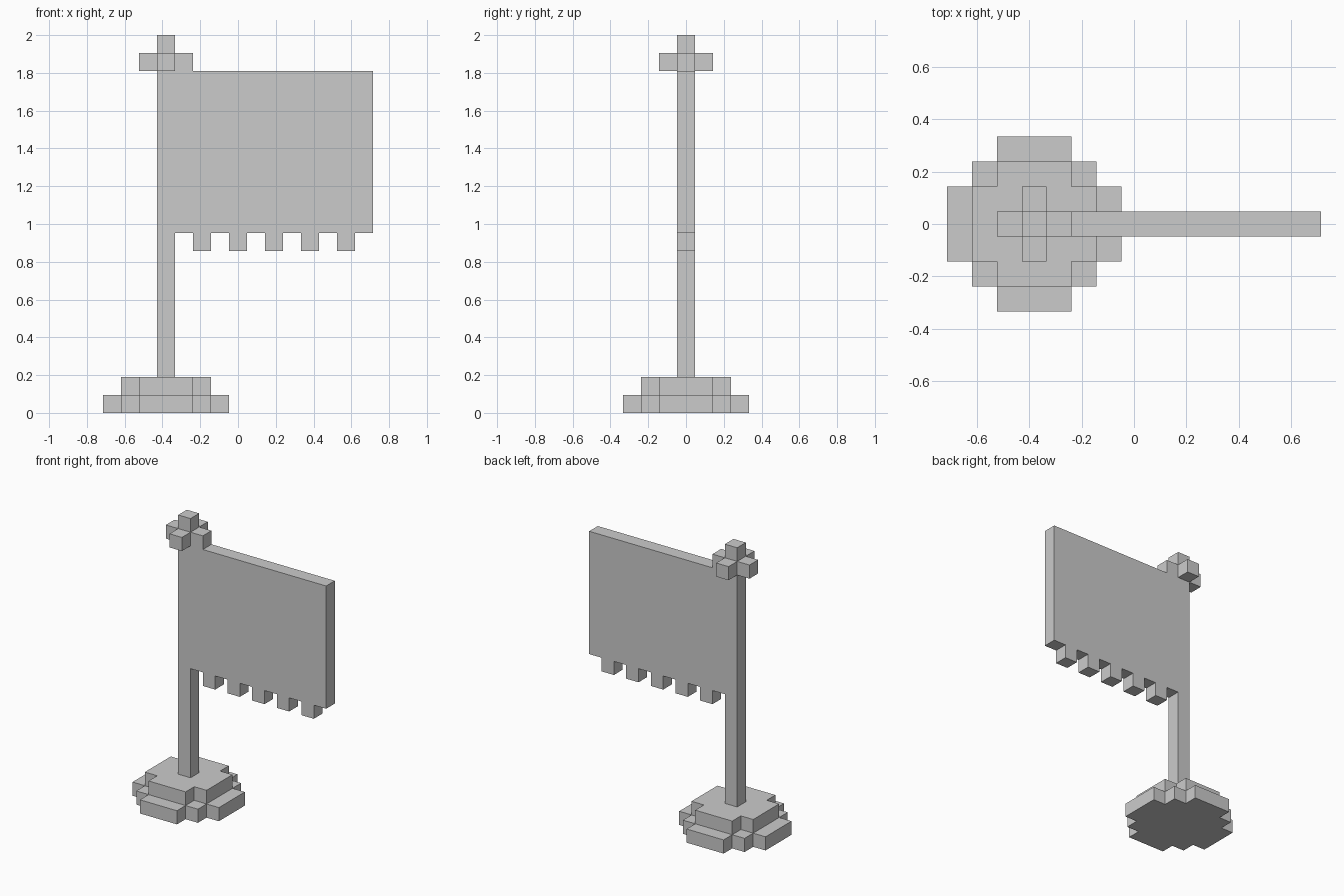
import bpy, bmesh, math
from mathutils import Vector

if "Cube" in bpy.data.objects:
    bpy.data.objects.remove(bpy.data.objects["Cube"])

U = 2 / 21                              # block size: model is 15 x 7 x 21 blocks
ORIGIN = Vector((-7.5, -3.5, 0))


def box(x0, x1, y0, y1, z0, z1):
    """Set of block cells in a half-open integer range."""
    return {(x, y, z) for x in range(x0, x1) for y in range(y0, y1) for z in range(z0, z1)}


def stepped_disc(cx, cy, z, half_widths):
    """One layer; half_widths[i] is the x half width of rows cy-i and cy+i."""
    cells = set()
    for i, h in enumerate(half_widths):
        for y in (cy - i, cy + i):
            cells |= box(cx - h, cx + h + 1, y, y + 1, z, z + 1)
    return cells


PX, PY = 3, 3                           # pole column
parts = {}

# Two-step rounded base
parts["base"] = (stepped_disc(PX, PY, 0, (3, 3, 2, 1))
                 | stepped_disc(PX, PY, 1, (2, 2, 1)))

# Pole
parts["pole"] = box(PX, PX + 1, PY, PY + 1, 2, 19)

# Banner cloth with fringe teeth along the bottom
parts["banner"] = box(4, 15, PY, PY + 1, 10, 19)
for x in range(5, 15, 2):
    parts["banner"] |= box(x, x + 1, PY, PY + 1, 9, 10)

# Cross-shaped finial with a top knob
parts["finial"] = stepped_disc(PX, PY, 19, (1, 0)) | box(PX, PX + 1, PY, PY + 1, 20, 21)

occupied = set().union(*parts.values())


def build(name, cells):
    """Skin only the exposed block sides, then merge them into flat faces."""
    bm = bmesh.new()
    for cell in sorted(cells):
        for axis in range(3):
            for side in (0, 1):
                near = list(cell)
                near[axis] += 2 * side - 1
                if tuple(near) in occupied:
                    continue
                a, b = (axis + 1) % 3, (axis + 2) % 3
                quad = []
                for da, db in ((0, 0), (1, 0), (1, 1), (0, 1)):
                    p = Vector(cell)
                    p[axis] += side
                    p[a] += da
                    p[b] += db
                    quad.append(bm.verts.new((p + ORIGIN) * U))
                bm.faces.new(quad if side else quad[::-1])
    bmesh.ops.remove_doubles(bm, verts=bm.verts[:], dist=U * 0.01)
    bmesh.ops.dissolve_limit(bm, angle_limit=math.radians(1),
                             verts=bm.verts[:], edges=bm.edges[:])
    mesh = bpy.data.meshes.new(name)
    bm.to_mesh(mesh)
    bm.free()
    bpy.context.collection.objects.link(bpy.data.objects.new(name, mesh))


for part_name, part_cells in parts.items():
    build(part_name, part_cells)
